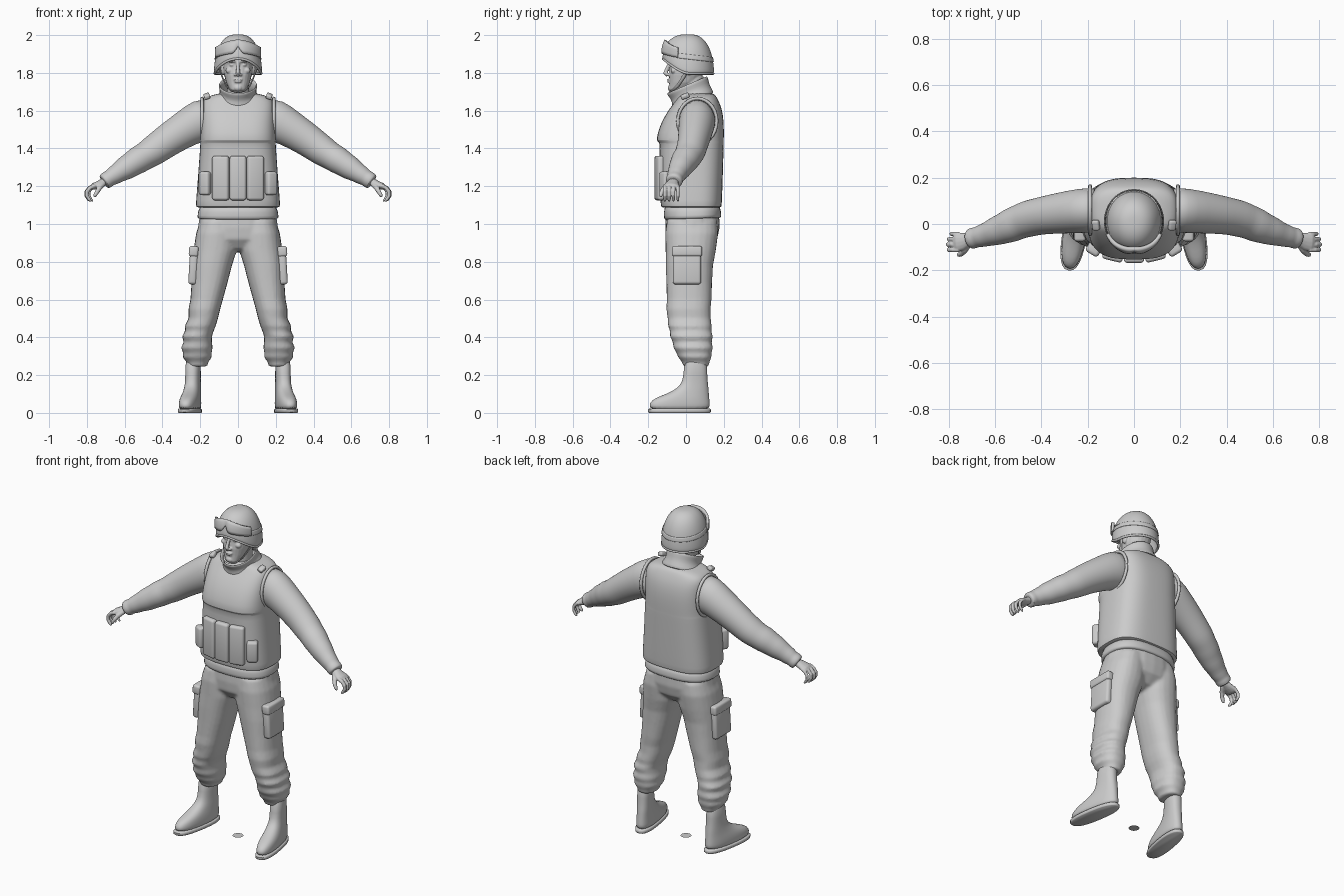
import bpy, bmesh
from math import sin, cos, pi, asin, exp, radians
from mathutils import Vector, Matrix, Euler


def finish(name, bm, mirror=False, voxel=0, subsurf=0, solid=0, smooth=4):
    bmesh.ops.recalc_face_normals(bm, faces=bm.faces)
    me = bpy.data.meshes.new(name)
    bm.to_mesh(me)
    bm.free()
    ob = bpy.data.objects.new(name, me)
    bpy.context.collection.objects.link(ob)
    bpy.ops.object.select_all(action='DESELECT')
    ob.select_set(True)
    bpy.context.view_layer.objects.active = ob
    bpy.ops.object.shade_smooth_by_angle(angle=radians(50))
    if solid:
        m = ob.modifiers.new("Thickness", 'SOLIDIFY')
        m.thickness, m.offset = solid, 0
    if mirror:
        ob.modifiers.new("Mirror", 'MIRROR').use_mirror_merge = False
    if voxel:
        m = ob.modifiers.new("Remesh", 'REMESH')
        m.mode, m.voxel_size, m.use_smooth_shade = 'VOXEL', voxel, True
        m = ob.modifiers.new("Smooth", 'SMOOTH')
        m.factor, m.iterations = 0.5, smooth
    if subsurf:
        m = ob.modifiers.new("Subdivision", 'SUBSURF')
        m.levels = m.render_levels = subsurf
    return ob


def skin(bm, rings, caps=(True, True), closed=True):
    vs = [[bm.verts.new(p) for p in r] for r in rings]
    n = len(vs[0])
    for a, b in zip(vs, vs[1:]):
        for i in range(n if closed else n - 1):
            j = (i + 1) % n
            bm.faces.new((a[i], a[j], b[j], b[i]))
    if caps[0]:
        bm.faces.new(vs[0][::-1])
    if caps[1]:
        bm.faces.new(vs[-1])


def loft(bm, rows, p=2.3, n=24, caps=(True, True)):
    """Stack of superellipses: rows of (z, x0, x1, y0, y1, optional tilt)."""
    rings = []
    for z, x0, x1, y0, y1, *tilt in rows:
        k = tilt[0] if tilt else 0
        ring = []
        for i in range(n):
            c, s = cos(2 * pi * i / n), sin(2 * pi * i / n)
            c, s = [abs(q) ** (2 / p) * (1 if q > 0 else -1) for q in (c, s)]
            y = s * (y1 - y0) / 2
            ring.append(((x0 + x1) / 2 + c * (x1 - x0) / 2, (y0 + y1) / 2 + y, z + k * y))
        rings.append(ring)
    skin(bm, rings, caps)


def tube(bm, pts, n=14, ref=(0, 1, 0)):
    """Round section along a path of (x, y, z, r, optional second r)."""
    P = [Vector(p[:3]) for p in pts]
    rings = []
    for i, p in enumerate(pts):
        t = (P[min(i + 1, len(P) - 1)] - P[max(i - 1, 0)]).normalized()
        v = Vector(ref)
        v = (v - t * v.dot(t)).normalized()
        u = v.cross(t)
        rings.append([P[i] + u * p[3] * cos(2 * pi * k / n) + v * p[-1] * sin(2 * pi * k / n)
                      for k in range(n)])
    skin(bm, rings)


def blob(bm, c, r):
    bmesh.ops.create_uvsphere(bm, u_segments=20, v_segments=12, radius=1,
                              matrix=Matrix.Translation(c) @ Matrix.Diagonal((*r, 1)))


def box(name, c, size, rot=(0, 0, 0), bevel=0.012, mirror=True):
    bm = bmesh.new()
    bmesh.ops.create_cube(bm, size=1, matrix=Matrix.Diagonal((*size, 1)))
    bmesh.ops.bevel(bm, geom=bm.edges[:], offset=bevel, segments=3, profile=0.5, affect='EDGES')
    bm.transform(Matrix.Translation(c) @ Euler(rot).to_matrix().to_4x4())
    return finish(name, bm, mirror)


def sym(rows):
    return [(z, -x, x, *rest) for z, x, *rest in rows]


# Trousers: pelvis and legs fused, with folds above the boots
bm = bmesh.new()
loft(bm, sym([(1.07, .2, -.105, .175), (.98, .212, -.11, .178), (.92, .205, -.105, .165),
              (.87, .13, -.07, .12), (.855, .08, -.04, .08)]))
for s in (1, -1):
    leg = [(1.02, .01, .2, -.1, .165), (.95, .005, .222, -.11, .17), (.86, .006, .235, -.108, .158),
           (.78, .032, .242, -.107, .143), (.69, .055, .246, -.104, .138), (.6, .08, .252, -.102, .135),
           (.55, .094, .262, -.104, .13), (.5, .106, .262, -.097, .131), (.46, .118, .282, -.095, .136),
           (.435, .128, .279, -.085, .134), (.405, .138, .297, -.085, .142), (.375, .138, .287, -.07, .136),
           (.345, .134, .302, -.067, .143), (.318, .14, .29, -.05, .135), (.295, .138, .293, -.042, .135),
           (.268, .158, .272, -.02, .124), (.245, .163, .268, -.015, .12)]
    loft(bm, [(z, *sorted((s * a, s * b)), c, d) for z, a, b, c, d in leg])
finish("trousers", bm, voxel=.009, smooth=3)

# Cargo pockets with flaps
box("cargo_pocket", (.236, .005, .775), (.045, .15, .19), (0, -.06, 0), .015)
box("pocket_flap", (.235, .005, .855), (.05, .16, .055), (0, -.06, 0), .012)

# Boots and soles, toes turned out
turn = Matrix.Translation((.238, .05, 0)) @ Matrix.Rotation(.17, 4, 'Z')
bm = bmesh.new()
loft(bm, [(.012, -.047, .05, -.245, .075), (.04, -.05, .053, -.25, .078), (.065, -.049, .052, -.238, .076),
          (.085, -.047, .049, -.2, .074), (.105, -.044, .045, -.145, .072), (.13, -.042, .042, -.1, .07),
          (.155, -.04, .04, -.075, .067), (.2, -.039, .039, -.062, .062), (.3, -.042, .042, -.062, .064)], 2.4)
bm.transform(turn)
finish("boot", bm, True, subsurf=1)
bm = bmesh.new()
loft(bm, [(0, -.048, .052, -.248, .078), (.004, -.052, .056, -.254, .082),
          (.018, -.052, .056, -.255, .082), (.022, -.048, .052, -.25, .078)], 2.5)
bm.transform(turn)
finish("boot_sole", bm, True)

# Jacket hem under the vest
bm = bmesh.new()
loft(bm, sym([(1.025, .212, -.112, .182, .03), (1.032, .217, -.117, .187, .03), (1.06, .212, -.118, .186, .02),
              (1.12, .205, -.115, .18)]), 2.6, 32)
finish("jacket_hem", bm, subsurf=1)

# Armoured vest with a chest plate overhang
bm = bmesh.new()
loft(bm, sym([(1.085, .212, -.122, .18), (1.09, .222, -.132, .188), (1.105, .224, -.135, .19),
              (1.25, .212, -.141, .195), (1.42, .2, -.14, .2), (1.432, .2, -.142, .2),
              (1.438, .2, -.157, .2), (1.48, .198, -.152, .201), (1.55, .196, -.126, .2),
              (1.61, .194, -.088, .19), (1.645, .19, -.06, .176), (1.667, .175, -.045, .165),
              (1.682, .14, -.035, .155), (1.695, .09, -.02, .14)]), 3, 36)
finish("vest", bm, subsurf=1)

# Armhole piping
bm = bmesh.new()
tube(bm, [(.19, .06 + .103 * cos(a * pi / 14), 1.545 + .12 * sin(a * pi / 14), .009)
          for a in range(29)], 8, (1, 0, 0))
finish("armhole_trim", bm, True)

# Standing collar, tilted forward
bm = bmesh.new()
loft(bm, sym([(1.655, .118, -.07, .145, .35), (1.685, .092, -.068, .125, .38),
              (1.71, .09, -.08, .115, .42), (1.738, .1, -.1, .11, .43)]), 2, 28, (False, False))
finish("collar", bm, solid=.012, subsurf=1)

# Shoulder buckles and vest pouches
box("shoulder_buckle", (.165, -.005, 1.677), (.032, .045, .024), (.35, .35, 0), .008)
box("centre_pouch", (0, -.145, 1.243), (.088, .046, .235), bevel=.014, mirror=False)
box("magazine_pouch", (.091, -.136, 1.243), (.09, .046, .235), (0, 0, .24), .014)
box("side_pouch", (.172, -.106, 1.215), (.062, .056, .125), (0, 0, .55), .014)

# Sleeves with cuffs
bm = bmesh.new()
tube(bm, [(.14, .06, 1.555, .112, .095), (.2, .06, 1.55, .114, .098), (.27, .053, 1.508, .098, .094),
          (.36, .042, 1.452, .089, .085), (.42, .032, 1.408, .083, .08), (.46, .022, 1.38, .08, .08),
          (.495, .01, 1.358, .072, .074), (.53, -.005, 1.338, .074, .075), (.565, -.02, 1.315, .065, .066),
          (.6, -.032, 1.293, .064, .062), (.635, -.045, 1.271, .051, .051), (.66, -.052, 1.255, .05, .049),
          (.68, -.057, 1.243, .042, .043), (.69, -.06, 1.236, .045, .046), (.708, -.064, 1.225, .043, .044),
          (.712, -.065, 1.222, .036, .037)], 24)
finish("sleeve", bm, True, subsurf=1)

# Hands: palm, four curled fingers and a thumb
bm = bmesh.new()
tube(bm, [(.685, -.06, 1.238, .022, .027), (.715, -.068, 1.22, .021, .028), (.74, -.075, 1.208, .02, .038),
          (.765, -.078, 1.198, .018, .043), (.778, -.079, 1.192, .012, .04)])
for i in range(4):
    y, r, d = -.112 + .023 * i, .0108 - .0006 * i, (.0, .004, .0, -.01)[i]
    tube(bm, [(.758, y, 1.203, r), (.783 + d, y, 1.192, r), (.799 + d, y, 1.172, r), (.8 + d, y, 1.15, r * .95),
              (.788 + d, y, 1.13, r * .85), (.778 + d, y, 1.121, r * .5)], 10)
tube(bm, [(.715, -.085, 1.212, .016), (.732, -.113, 1.193, .014), (.745, -.128, 1.172, .012),
          (.757, -.133, 1.152, .01), (.762, -.133, 1.143, .005)], 10)
finish("hand", bm, True, voxel=.0035, smooth=2)

# Head with neck, brow, nose, lips, cheeks and ears
bm = bmesh.new()
loft(bm, sym([(1.6, .062, -.02, .1), (1.7, .058, -.03, .095), (1.78, .056, -.03, .095)]))
loft(bm, sym([(1.698, .024, -.08, -.02), (1.712, .044, -.09, 0), (1.75, .063, -.088, .06),
              (1.79, .073, -.09, .09), (1.825, .077, -.085, .1), (1.845, .078, -.083, .105),
              (1.865, .079, -.092, .11), (1.9, .079, -.088, .11), (1.95, .06, -.06, .09)]))
tube(bm, [(0, -.084, 1.858, .009), (0, -.097, 1.83, .009), (0, -.11, 1.798, .012), (0, -.098, 1.785, .009)], 12)
blob(bm, (0, -.089, 1.764), (.024, .011, .005))
blob(bm, (0, -.088, 1.753), (.02, .011, .006))
blob(bm, (0, -.083, 1.72), (.022, .014, .016))
for s in (1, -1):
    blob(bm, (s * .013, -.095, 1.791), (.009, .011, .008))
    blob(bm, (s * .032, -.084, 1.862), (.024, .013, .007))
    blob(bm, (s * .031, -.074, 1.842), (.014, .011, .008))
    blob(bm, (s * .046, -.066, 1.812), (.02, .015, .016))
    blob(bm, (s * .08, .015, 1.822), (.012, .02, .034))
finish("head", bm, voxel=.004, smooth=2)


def on_helmet(a, z, off=0):
    """Point on the helmet shell; a = 0 faces forward, z is None for the rim."""
    rim = 1.797 + .078 * max(0, cos(a)) ** 1.5
    z = rim if z is None else z
    r = max(0, 1 - ((z - rim) / (2 - rim)) ** 2) ** .375
    return Vector(((.123 * r + off) * sin(a), .012 - (.132 * r + off) * cos(a), z))


# Helmet shell
bm = bmesh.new()
rings = []
for k in range(13):
    ring = []
    for i in range(40):
        a = 2 * pi * i / 40
        low = on_helmet(a, None).z
        ring.append(on_helmet(a, low + (2 - low) * sin(k / 12 * 1.5)))
    rings.append(ring)
skin(bm, rings, (False, True))
finish("helmet", bm, solid=.01, subsurf=1)

# Helmet edge binding
bm = bmesh.new()
tube(bm, [(*on_helmet(i * pi / 24, None), .007) for i in range(49)], 8, (0, 0, 1))
finish("helmet_rim", bm)


def band(name, a0, a1, low, high, off0, off1, thick):
    bm = bmesh.new()
    angles = [a0 + (a1 - a0) * i / 40 for i in range(41)]
    skin(bm, [[on_helmet(a, low(a) + (high(a) - low(a)) * k / 4, off0 + (off1 - off0) * k / 4)
               for a in angles] for k in range(5)], (False, False), False)
    finish(name, bm, solid=thick)


# Goggles pushed up on the helmet, and their strap
band("goggles", -1.15, 1.15, lambda a: 1.903 + .037 * exp(-(a / .13) ** 2) - .025 * sin(a) ** 2,
     lambda a: 1.972 - .045 * sin(a) ** 2, .008, .024, .016)
band("goggle_strap", 1.1, 2 * pi - 1.1, lambda a: 1.872 + .015 * cos(a),
     lambda a: 1.897 + .015 * cos(a), .004, .004, .008)

# Chin strap
bm = bmesh.new()
tube(bm, [(.1, .01, 1.82, .004, .009), (.082, -.015, 1.775, .004, .009), (.062, -.045, 1.73, .004, .009),
          (.035, -.075, 1.704, .004, .009), (0, -.085, 1.697, .004, .009)], 8)
finish("chin_strap", bm, True)

# Small disc on the ground between the feet
bm = bmesh.new()
bmesh.ops.create_circle(bm, cap_ends=True, segments=24, radius=.03, matrix=Matrix.Translation((0, 0, .001)))
finish("ground_disc", bm)
